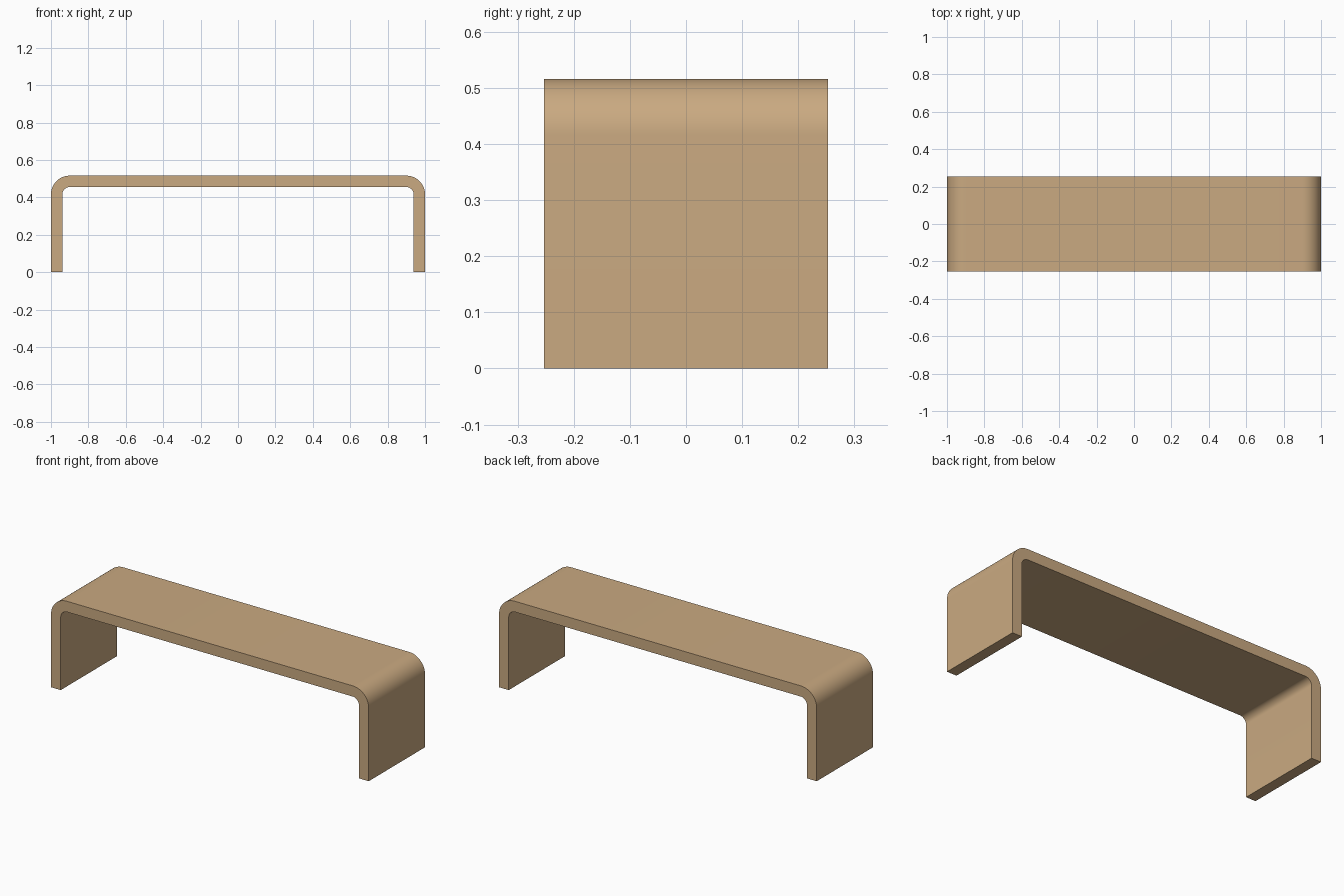
import bpy, bmesh, math

if "Cube" in bpy.data.objects:
    bpy.data.objects.remove(bpy.data.objects["Cube"])

W, H, D, T = 1.0, 0.516, 0.253, 0.061   # half width, height, half depth, board thickness
R_OUT, R_IN, SEG = 0.10, 0.04, 16


def right_half(x, z, r):
    """Side line and rounded top corner, from the floor upwards."""
    pts = [(x, 0.0)]
    for i in range(SEG + 1):
        a = math.pi / 2 * i / SEG
        pts.append((x - r + r * math.cos(a), z - r + r * math.sin(a)))
    return pts


def arch(x, z, r):
    """Full arch line from right foot to left foot."""
    half = right_half(x, z, r)
    return half + [(-px, pz) for px, pz in reversed(half)]


outer = arch(W, H, R_OUT)
inner = arch(W - T, H - T, R_IN)

# Bent board: strips between the outer and inner lines, extruded front to back
bm = bmesh.new()
rows = [[bm.verts.new((x, -D, z)) for x, z in line] for line in (outer, inner)]
faces = [bm.faces.new((rows[0][i], rows[0][i + 1], rows[1][i + 1], rows[1][i]))
         for i in range(len(outer) - 1)]
ext = bmesh.ops.extrude_face_region(bm, geom=faces, use_keep_orig=True)
new_verts = [v for v in ext["geom"] if isinstance(v, bmesh.types.BMVert)]
bmesh.ops.translate(bm, verts=new_verts, vec=(0, 2 * D, 0))
bmesh.ops.recalc_face_normals(bm, faces=bm.faces)

mesh = bpy.data.meshes.new("bent_bench")
bm.to_mesh(mesh)
bm.free()
bench = bpy.data.objects.new("bent_bench", mesh)
bpy.context.collection.objects.link(bench)

# Light wood
wood = bpy.data.materials.new("light_wood")
wood.diffuse_color = (0.59, 0.40, 0.22, 1.0)
wood.use_nodes = True
wood.node_tree.nodes["Principled BSDF"].inputs["Base Color"].default_value = wood.diffuse_color
mesh.materials.append(wood)

# Smooth bends, sharp edges
bpy.context.view_layer.objects.active = bench
bench.select_set(True)
bpy.ops.object.shade_smooth_by_angle(angle=math.radians(30))
